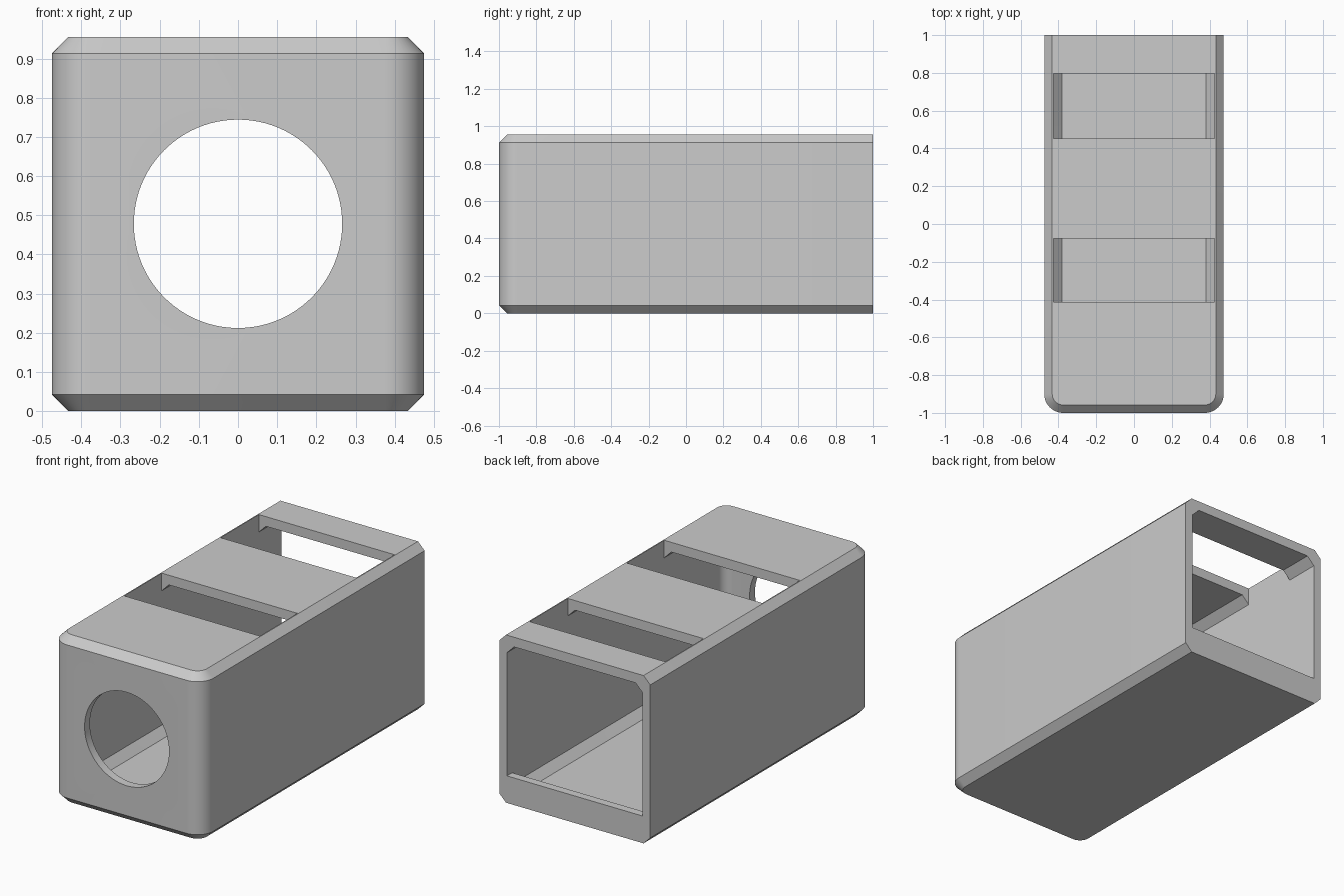
import bpy, bmesh, math
from mathutils import Matrix

cube = bpy.data.objects.get("Cube")
if cube:
    bpy.data.objects.remove(cube, do_unlink=True)

grey = bpy.data.materials.new("plain_grey")
grey.use_nodes = True
grey.diffuse_color = (0.6, 0.6, 0.6, 1)
grey.node_tree.nodes["Principled BSDF"].inputs["Base Color"].default_value = (0.6, 0.6, 0.6, 1)


def add_object(name, bm):
    bmesh.ops.recalc_face_normals(bm, faces=bm.faces)
    mesh = bpy.data.meshes.new(name)
    bm.to_mesh(mesh)
    bm.free()
    mesh.materials.append(grey)
    obj = bpy.data.objects.new(name, mesh)
    bpy.context.collection.objects.link(obj)
    return obj


def outline(half, front, back, radius, steps=12):
    """Rectangle seen from above with two rounded front corners."""
    pts = []
    for side, start in ((-1, math.pi), (1, 1.5 * math.pi)):
        for i in range(steps + 1):
            a = start + i / steps * math.pi / 2
            pts.append((side * (half - radius) + radius * math.cos(a),
                        front + radius + radius * math.sin(a)))
    return pts + [(half, back), (-half, back)]


def chamfered_block(name, half, front, back, bottom, top, radius, chamfer):
    """Block with rounded front corners and chamfered top and bottom rims."""
    bm = bmesh.new()
    levels = ((bottom, chamfer), (bottom + chamfer, 0), (top - chamfer, 0), (top, chamfer))
    rings = [[bm.verts.new((x, y, z))
              for x, y in outline(half - c, front + c, back, radius - c)]
             for z, c in levels]
    for low, high in zip(rings, rings[1:]):
        for i in range(len(low)):
            j = (i + 1) % len(low)
            bm.faces.new((low[i], low[j], high[j], high[i]))
    bm.faces.new(rings[0])
    bm.faces.new(rings[-1])
    return add_object(name, bm)


def box(name, half, front, back, bottom, top):
    bm = bmesh.new()
    size = Matrix.Diagonal((2 * half, back - front, top - bottom, 1))
    place = Matrix.Translation((0, (front + back) / 2, (bottom + top) / 2))
    bmesh.ops.create_cube(bm, size=1, matrix=place @ size)
    return add_object(name, bm)


def cut(target, cutter):
    mod = target.modifiers.new("cut", 'BOOLEAN')
    mod.operation = 'DIFFERENCE'
    mod.solver = 'EXACT'
    mod.object = cutter
    bpy.context.view_layer.objects.active = target
    bpy.ops.object.modifier_apply(modifier=mod.name)
    bpy.data.objects.remove(cutter, do_unlink=True)


# Outer shell
housing = chamfered_block("housing", 0.475, -1, 1, 0, 0.955, 0.1, 0.042)

# Hollow inside, open at the back above a low sill
inner = 0.427
cavity = chamfered_block("cavity", inner, -0.952, 1.1, 0.045, 0.9, 0.055, 0.045)
cut(cavity, box("sill", 0.6, 0.953, 1.2, -0.1, 0.154))
cut(housing, cavity)

# Two wide slots through the roof
for front, back in ((-0.414, -0.076), (0.453, 0.797)):
    cut(housing, box("slot", inner, front, back, 0.8, 1.1))

# Round hole in the front wall
bm = bmesh.new()
bmesh.ops.create_cone(bm, cap_ends=True, segments=96, radius1=0.266, radius2=0.266, depth=0.3,
                      matrix=Matrix.Translation((0, -1, 0.478)) @ Matrix.Rotation(math.pi / 2, 4, 'X'))
cut(housing, add_object("front_hole", bm))

# Smooth the rounded corners and the hole, keep the chamfers crisp
bpy.ops.object.select_all(action='DESELECT')
housing.select_set(True)
bpy.context.view_layer.objects.active = housing
bpy.ops.object.shade_smooth_by_angle(angle=math.radians(25))
